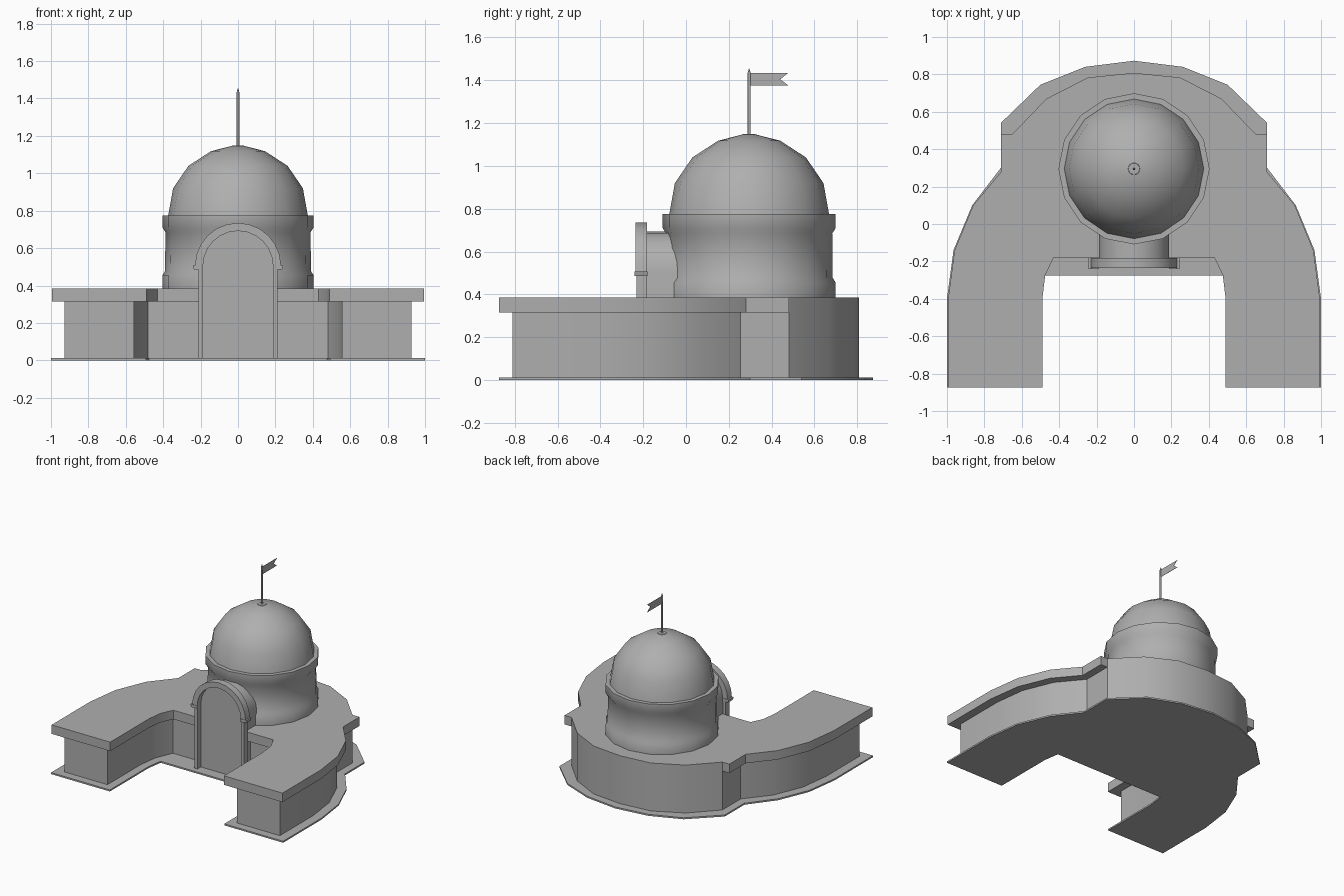
import bpy, bmesh, math
from mathutils import Vector

if "Cube" in bpy.data.objects:
    bpy.data.objects.remove(bpy.data.objects["Cube"])

CY = 0.295  # rotunda centre
stone = bpy.data.materials.new("dark_grey")
stone.diffuse_color = (0.43, 0.43, 0.43, 1)
stone.use_nodes = True
stone.node_tree.nodes["Principled BSDF"].inputs["Base Color"].default_value = stone.diffuse_color


def finish(bm, name, angle):
    bmesh.ops.recalc_face_normals(bm, faces=bm.faces)
    me = bpy.data.meshes.new(name)
    bm.to_mesh(me)
    bm.free()
    me.materials.append(stone)
    ob = bpy.data.objects.new(name, me)
    bpy.context.collection.objects.link(ob)
    bpy.ops.object.select_all(action='DESELECT')
    ob.select_set(True)
    bpy.context.view_layer.objects.active = ob
    bpy.ops.object.shade_smooth_by_angle(angle=math.radians(angle))
    return ob


def prism(name, outline, lo, hi, axis='Z', angle=28):
    """Extrude a 2D outline along Z (xy outline), Y (xz) or X (yz)."""
    def place(p, d):
        return {'Z': (p[0], p[1], d), 'Y': (p[0], d, p[1]), 'X': (d, p[0], p[1])}[axis]
    bm = bmesh.new()
    f = bm.faces.new([bm.verts.new(place(p, lo)) for p in outline])
    new = bmesh.ops.extrude_face_region(bm, geom=[f])['geom']
    move = Vector(place((0, 0), hi - lo))
    bmesh.ops.translate(bm, vec=move, verts=[v for v in new if isinstance(v, bmesh.types.BMVert)])
    return finish(bm, name, angle)


def mirrored(half):
    return half + [(-x, y) for x, y in reversed(half) if x > 0]


def lathe(name, profile, sides, angle):
    bm = bmesh.new()
    rings = [[bm.verts.new((r * math.cos(2 * math.pi * i / sides),
                            CY + r * math.sin(2 * math.pi * i / sides), z))
              for i in range(sides)] for r, z in profile]
    for a, b in zip(rings, rings[1:]):
        for i in range(sides):
            j = (i + 1) % sides
            bm.faces.new((a[i], a[j], b[j], b[i]))
    bm.faces.new(rings[0])
    bm.faces.new(rings[-1])
    return finish(bm, name, angle)


def arc(r, z, n=12):
    return [(r * math.cos(math.pi * i / n), z + r * math.sin(math.pi * i / n)) for i in range(n + 1)]


# Ground plinth
wing = [(1, -0.873), (1, -0.4), (0.965, -0.14), (0.865, 0.1)]
prism("plinth", mirrored([(0.475, -0.275), (0.493, -0.4), (0.493, -0.873)] + wing +
      [(0.712, 0.3), (0.712, 0.54), (0.5, 0.745), (0.262, 0.84), (0, 0.873)]), 0, 0.012)

# Horseshoe walls
rear = [(0.65, 0.481), (0.468, 0.67), (0.247, 0.783), (0, 0.808)]
prism("walls", mirrored([(0.48, -0.115), (0.537, -0.25), (0.557, -0.4), (0.557, -0.81),
      (0.928, -0.81), (0.928, -0.4), (0.897, -0.16), (0.802, 0.07), (0.65, 0.255)] + rear),
      0.012, 0.315)

# Flat roof, overhanging on the wings and flush at the rear
prism("roof", mirrored([(0.43, -0.18), (0.475, -0.275), (0.49, -0.4), (0.49, -0.873)] +
      [(x * 0.994, y) for x, y in wing] + [(0.71, 0.28), (0.71, 0.481)] + rear), 0.315, 0.385)

# Rotunda drum and dome
lathe("drum", [(0.404, 0.38), (0.404, 0.455), (0.39, 0.478), (0.388, 0.685),
               (0.404, 0.71), (0.404, 0.775)], 16, 60)
lathe("dome", [(0.374, 0.77), (0.347, 0.92), (0.265, 1.04), (0.145, 1.118), (0.035, 1.146)], 16, 40)

# Flagpole and swallowtail flag
lathe("pole_foot", [(0.035, 1.14), (0.03, 1.149)], 16, 30)
lathe("flagpole", [(0.007, 1.14), (0.007, 1.435), (0.001, 1.455)], 8, 50)
prism("flag", [(CY, 1.376), (0.478, 1.376), (0.44, 1.405), (0.478, 1.435), (CY, 1.435)],
      -0.001, 0.001, 'X')

# Entrance barrel vault, arch moulding, jambs and capitals
prism("entrance_vault", [(-0.188, 0.01), (0.188, 0.01)] + arc(0.188, 0.505), -0.19, 0.05, 'Y', 30)
prism("arch_moulding", arc(0.23, 0.505) + arc(0.187, 0.505)[::-1], -0.236, -0.183, 'Y', 30)
for s, side in ((1, "right"), (-1, "left")):
    prism(side + "_jamb", [(s * 0.187, 0.01), (s * 0.215, 0.01), (s * 0.212, 0.06),
          (s * 0.212, 0.49), (s * 0.187, 0.49)], -0.232, -0.185, 'Y')
    prism(side + "_capital", [(s * 0.187, 0.485), (s * 0.236, 0.485), (s * 0.242, 0.507),
          (s * 0.187, 0.507)], -0.24, -0.18, 'Y')
